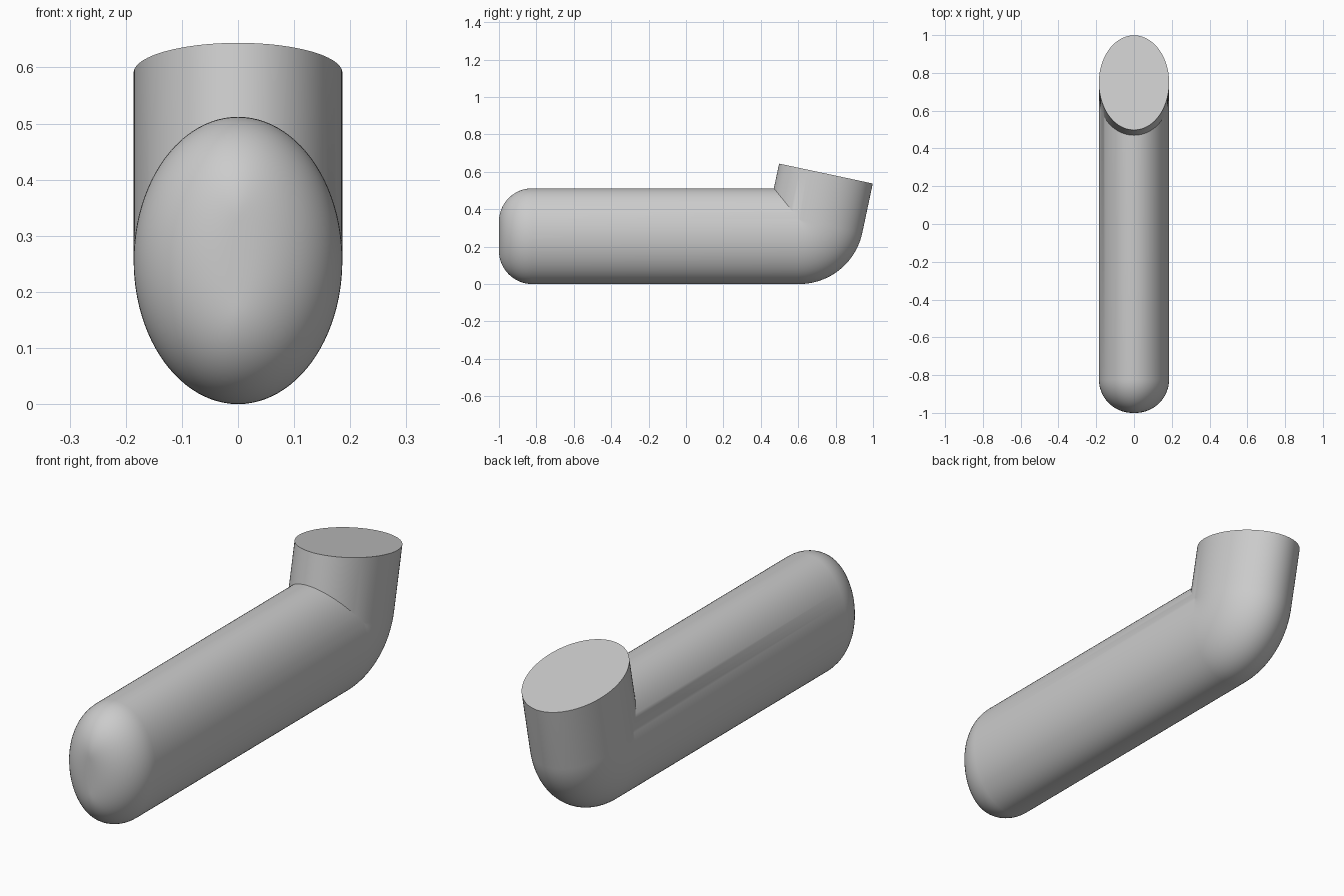
import bpy, bmesh, math

cube = bpy.data.objects.get("Cube")
if cube:
    bpy.data.objects.remove(cube, do_unlink=True)

SIDES = 96
RX, RZ = 0.186, 0.256            # oval section half sizes
FILLET = 0.178                   # rounding of the front end
FRONT = -1.0
BEND_Y, BEND_R = 0.605, 0.089    # bend centre and centreline radius
TURN = math.radians(78)
NECK = 0.27

mat = bpy.data.materials.new("plain grey")
mat.use_nodes = True
grey = (0.6, 0.6, 0.6, 1)
mat.diffuse_color = grey
mat.node_tree.nodes["Principled BSDF"].inputs["Base Color"].default_value = grey


def section(inset=0.0):
    """Oval outline as (sideways, outward from the bend) pairs."""
    angles = [math.tau * i / SIDES for i in range(SIDES)]
    return [((RX - inset) * math.cos(a), (RZ - inset) * math.sin(a)) for a in angles]


def bend_point(x, v, angle, length=0.0):
    """Point on the bend; the inner side is mitred to a crease."""
    r = v - BEND_R
    if r > 0 and length == 0:
        return (x, BEND_Y - r * math.tan(TURN / 2), RZ + v)
    s, c = math.sin(angle), math.cos(angle)
    return (x, BEND_Y - r * s + length * c, RZ + BEND_R + r * c + length * s)


# Rounded front end, straight run, bend, then neck
rings = []
for i in range(17):
    a = math.pi / 2 * i / 16
    rings.append([(x, FRONT + FILLET * (1 - math.sin(a)), RZ + v)
                  for x, v in section(FILLET * (1 - math.cos(a)))])
rings.reverse()
rings.sort(key=lambda ring: ring[0][1])
for i in range(25):
    rings.append([bend_point(x, v, TURN * i / 24) for x, v in section()])
rings.append([bend_point(x, v, TURN, NECK) for x, v in section()])

bm = bmesh.new()
loops = [[bm.verts.new(p) for p in ring] for ring in rings]
for lower, upper in zip(loops, loops[1:]):
    for i in range(SIDES):
        j = (i + 1) % SIDES
        bm.faces.new((lower[i], lower[j], upper[j], upper[i]))
bm.faces.new(loops[0])
bm.faces.new(loops[-1])
bmesh.ops.remove_doubles(bm, verts=bm.verts, dist=0.00005)
bmesh.ops.recalc_face_normals(bm, faces=bm.faces)

mesh = bpy.data.meshes.new("bent_tube")
bm.to_mesh(mesh)
bm.free()
mesh.materials.append(mat)
tube = bpy.data.objects.new("bent_tube", mesh)
bpy.context.collection.objects.link(tube)
bpy.ops.object.select_all(action='DESELECT')
tube.select_set(True)
bpy.context.view_layer.objects.active = tube
bpy.ops.object.shade_smooth_by_angle(angle=math.radians(30))
